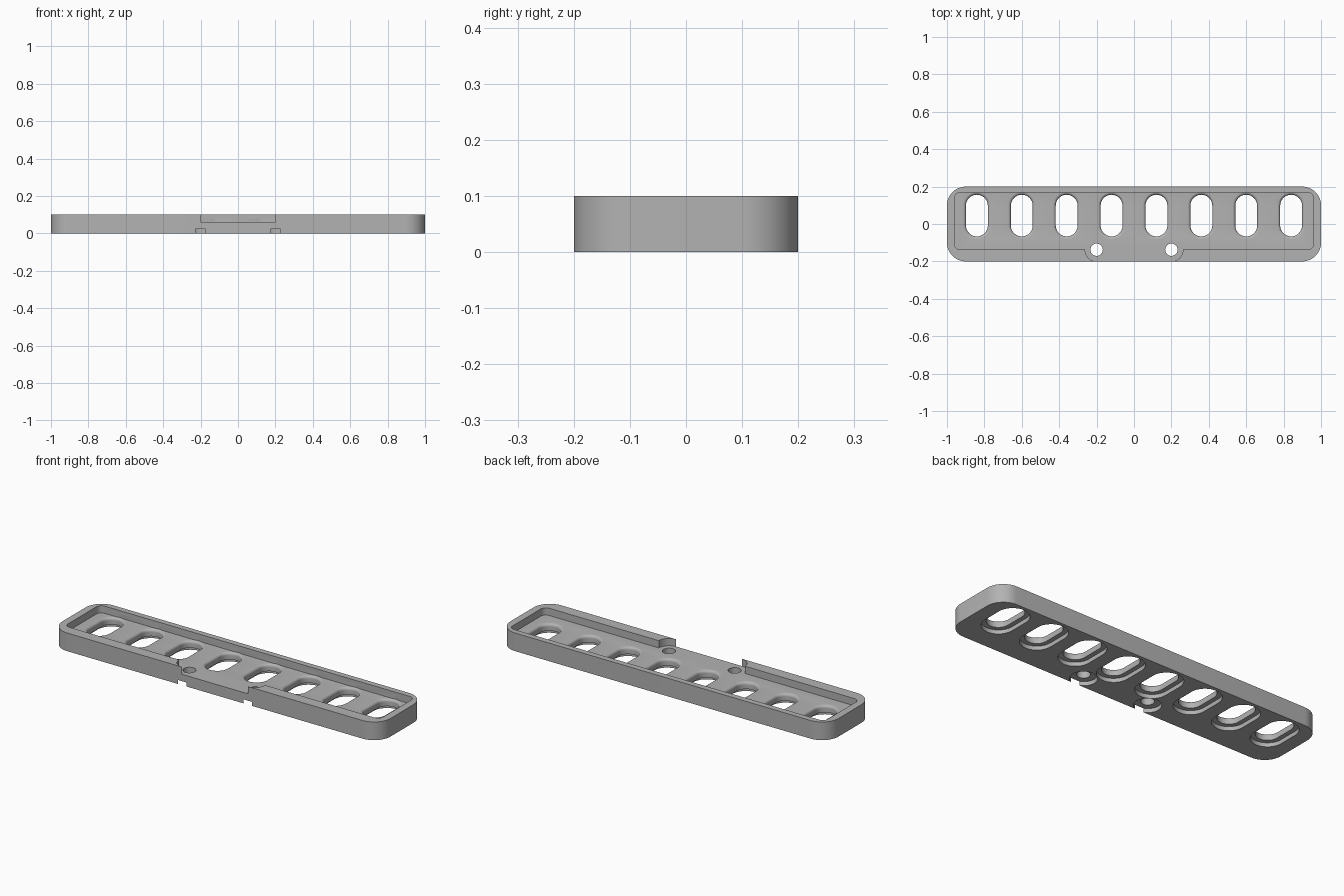
import bpy, bmesh, math

if "Cube" in bpy.data.objects:
    bpy.data.objects.remove(bpy.data.objects["Cube"])

grey = bpy.data.materials.new("plain_grey")
grey.diffuse_color = (0.45, 0.45, 0.45, 1)
grey.use_nodes = True
grey.node_tree.nodes["Principled BSDF"].inputs["Base Color"].default_value = grey.diffuse_color


def arc(cx, cy, r, a0, a1, n=12):
    """Points on a counter-clockwise arc, angles in degrees."""
    pts = []
    for i in range(n + 1):
        a = math.radians(a0 + (a1 - a0) * i / n)
        pts.append((cx + r * math.cos(a), cy + r * math.sin(a)))
    return pts


def loft(name, rings):
    """Closed solid through a stack of (outline, z) rings with equal point counts."""
    bm = bmesh.new()
    loops = [[bm.verts.new((x, y, z)) for x, y in pts] for pts, z in rings]
    n = len(loops[0])
    for low, high in zip(loops, loops[1:]):
        for i in range(n):
            j = (i + 1) % n
            bm.faces.new((low[i], low[j], high[j], high[i]))
    bm.faces.new(loops[0][::-1])
    bm.faces.new(loops[-1])
    bmesh.ops.recalc_face_normals(bm, faces=bm.faces)
    mesh = bpy.data.meshes.new(name)
    bm.to_mesh(mesh)
    bm.free()
    mesh.materials.append(grey)
    obj = bpy.data.objects.new(name, mesh)
    bpy.context.collection.objects.link(obj)
    return obj


def slot(cx, r):
    """Upright stadium outline with end radius r."""
    return arc(cx, 0.098, r, 0, 180, 16) + arc(cx, -0.008, r, 180, 360, 16)


def disc(cx, r):
    return arc(cx, -0.1375, r, 0, 352.5, 47)


# Tray body with rounded corners
body = (arc(-0.9, -0.1, 0.1, 180, 270) + arc(0.9, -0.1, 0.1, 270, 360)
        + arc(0.9, 0.1, 0.1, 0, 90) + arc(-0.9, 0.1, 0.1, 90, 180))
tray = loft("slotted_tray", [(body, 0), (body, 0.1)])

# Recess with the open notch in the front rim
k = 0.03
recess = (arc(-0.96 + k, -0.1375 + k, k, 180, 270, 8)
          + arc(-0.2, -0.1375, 0.0622, 180, 270) + [(-0.2, -0.3), (0.2, -0.3)]
          + arc(0.2, -0.1375, 0.0622, 270, 360)
          + arc(0.96 - k, -0.1375 + k, k, 270, 360, 8)
          + arc(0.96 - k, 0.168 - k, k, 0, 90, 8)
          + arc(-0.96 + k, 0.168 - k, k, 90, 180, 8))
cutters = [loft("recess_cutter", [(recess, 0.06), (recess, 0.2)])]

# Slots: wider step below, rounded lip at the floor
R, F = 0.0585, 0.015
for i in range(8):
    cx = -0.84 + 0.24 * i
    rings = [(slot(cx, R + 0.025), -0.05), (slot(cx, R + 0.025), 0.022), (slot(cx, R), 0.022)]
    for s in range(7):
        a = math.radians(15 * s)
        rings.append((slot(cx, R + F * (1 - math.cos(a))), 0.06 - F + F * math.sin(a)))
    rings.append((slot(cx, R + F), 0.08))
    cutters.append(loft("slot_cutter", rings))

# Screw holes with counterbores underneath
for cx in (-0.2, 0.2):
    cutters.append(loft("screw_hole_cutter", [
        (disc(cx, 0.068), -0.05), (disc(cx, 0.068), 0.022),
        (disc(cx, 0.033), 0.022), (disc(cx, 0.033), 0.08)]))

# Cut everything out of the body
bpy.context.view_layer.objects.active = tray
tray.select_set(True)
for c in cutters:
    mod = tray.modifiers.new("cut", 'BOOLEAN')
    mod.operation = 'DIFFERENCE'
    mod.solver = 'EXACT'
    mod.object = c
    bpy.ops.object.modifier_apply(modifier=mod.name)
for c in cutters:
    bpy.data.objects.remove(c)

bpy.ops.object.shade_smooth_by_angle(angle=math.radians(30))
